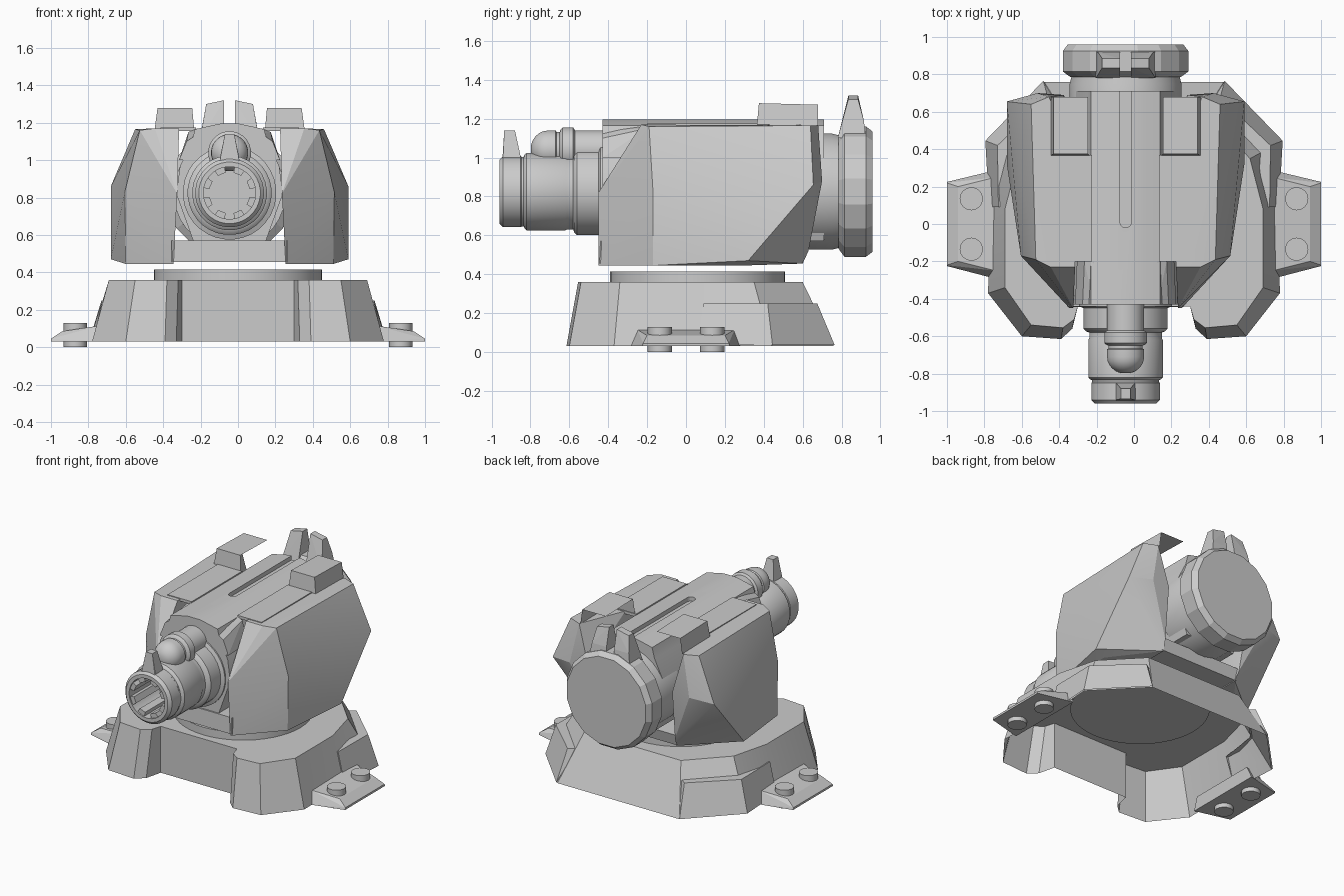
import bpy, bmesh, math
from mathutils import Vector

if "Cube" in bpy.data.objects:
    bpy.data.objects.remove(bpy.data.objects["Cube"])

CX, CZ = -0.045, 0.825      # gun axis


def finish(bm, name, smooth=0):
    bmesh.ops.recalc_face_normals(bm, faces=bm.faces)
    me = bpy.data.meshes.new(name)
    bm.to_mesh(me)
    bm.free()
    ob = bpy.data.objects.new(name, me)
    bpy.context.collection.objects.link(ob)
    if smooth:
        bpy.ops.object.select_all(action='DESELECT')
        bpy.context.view_layer.objects.active = ob
        ob.select_set(True)
        bpy.ops.object.shade_smooth_by_angle(angle=math.radians(smooth))
    return ob


def hull(name, pts, side=1, cx=0.0, smooth=0):
    """Faceted solid around points, mirrored about x = cx when side = -1."""
    bm = bmesh.new()
    for x, y, z in pts:
        bm.verts.new((cx + side * x, y, z))
    res = bmesh.ops.convex_hull(bm, input=bm.verts)
    junk = {g for g in res['geom_interior'] if isinstance(g, bmesh.types.BMVert)}
    bmesh.ops.delete(bm, geom=list(junk), context='VERTS')
    bmesh.ops.dissolve_limit(bm, angle_limit=math.radians(2), verts=bm.verts, edges=bm.edges)
    return finish(bm, name, smooth)


def sheet(name, pts, faces, side=1, cx=0.0):
    """Open surface from a few points."""
    bm = bmesh.new()
    vs = [bm.verts.new((cx + side * x, y, z)) for x, y, z in pts]
    for f in faces:
        bm.faces.new([vs[i] for i in f])
    return finish(bm, name)


def lathe(name, prof, seg=32, cz=CZ, smooth=32):
    """Turn (radius, y) pairs around the gun axis; both ends are capped."""
    bm = bmesh.new()
    rings = []
    for r, y in prof:
        rings.append([bm.verts.new((CX + r * math.cos(a), y, cz + r * math.sin(a)))
                      for a in (2 * math.pi * (i + .5) / seg for i in range(seg))])
    for a, b in zip(rings, rings[1:]):
        for i in range(seg):
            j = (i + 1) % seg
            bm.faces.new((a[i], a[j], b[j], b[i]))
    bm.faces.new(rings[0])
    bm.faces.new(rings[-1])
    return finish(bm, name, smooth)


def extrude_y(name, prof, y0, y1):
    bm = bmesh.new()
    a = [bm.verts.new((CX + u, y0, z)) for u, z in prof]
    b = [bm.verts.new((CX + u, y1, z)) for u, z in prof]
    n = len(prof)
    for i in range(n):
        bm.faces.new((a[i], a[(i + 1) % n], b[(i + 1) % n], b[i]))
    bm.faces.new(a)
    bm.faces.new(b)
    return finish(bm, name, 25)


def disc(name, x, y, z0, z1, r, seg):
    bm = bmesh.new()
    bmesh.ops.create_cone(bm, cap_ends=True, segments=seg, radius1=r, radius2=r, depth=z1 - z0)
    bmesh.ops.translate(bm, verts=bm.verts, vec=(x, y, (z0 + z1) / 2))
    return finish(bm, name, 32)


# base: open-bottomed tapered shell with two front lobes
low = [(.30, -.44), (.33, -.56), (.39, -.615), (.60, -.60), (.78, -.37), (.77, .15), (.79, .44), (.48, .76)]
top = [(.30, -.44), (.32, -.51), (.38, -.555), (.55, -.54), (.69, -.34), (.69, .08), (.62, .35), (.38, .60)]
bm = bmesh.new()
rings = [[bm.verts.new((x, y, z)) for x, y in half + [(-x, y) for x, y in reversed(half)]]
         for half, z in ((low, .03), (top, .36))]
n = len(rings[0])
for i in range(n):
    j = (i + 1) % n
    bm.faces.new((rings[0][i], rings[0][j], rings[1][j], rings[1][i]))
bm.faces.new(rings[1])
finish(bm, "base_shell", 25)

# turntable
disc("turntable", 0, .06, .355, .415, .45, 48)

for s, tag in ((1, "right"), (-1, "left")):
    # rear corner ledge, flush with the foot of the base
    sheet("base_ledge_" + tag, [(.725, .09, .25), (.73, .42, .25), (.46, .675, .25),
                                (.775, .09, .035), (.795, .445, .035), (.485, .765, .035),
                                (.70, .09, .25), (.66, .38, .25), (.41, .64, .25)],
          [(0, 1, 4, 3), (1, 2, 5, 4), (0, 6, 7, 1), (1, 7, 8, 2), (0, 3, 6), (2, 8, 5)], s)
    # mounting foot and bolts
    hull("foot_" + tag, [(.75, -.29, .03), (1, -.225, .03), (1, .225, .03), (.75, .285, .03),
                         (1, -.22, .045), (1, .22, .045), (.74, -.25, .115),
                         (.94, -.2, .085), (.94, .2, .085), (.74, .25, .115)], s)
    for y in (-.135, .135):
        disc("foot_bolt_" + tag, s * .87, y, 0, .13, .062, 16)
    # faceted armour side
    hull("side_armour_" + tag, [
        (.555, -.17, .445), (.56, -.17, .83), (.48, -.19, 1.16), (.40, -.23, 1.17),     # front edge
        (.30, -.45, .445), (.28, -.45, .82), (.27, -.23, 1.17),                        # nose
        (.505, .64, 1.165), (.41, .68, 1.165), (.635, .655, .86), (.47, .70, .88),     # rear
        (.635, .32, .47), (.55, .30, .445), (.30, .60, .455), (.31, .63, .52), (.33, .69, .88),
        (.27, .36, 1.17)], s, CX, 16)
    # thin top flange beside the gun body
    hull("top_flange_" + tag, [(u, y, z) for u in (.18, .37) for y in (-.2, .37)
                               for z in (1.155, 1.175)], s, CX)
    # raised hood, open below and behind
    sheet("hood_" + tag, [(.19, .365, 1.17), (.40, .365, 1.17), (.20, .375, 1.28), (.385, .375, 1.28),
                          (.20, .68, 1.272), (.385, .68, 1.272), (.40, .68, 1.165)],
          [(0, 1, 3, 2), (2, 3, 5, 4), (3, 1, 6, 5)], s, CX)
    # rear sight post
    hull("rear_sight_" + tag, [(.03, .78, 1.10), (.16, .78, 1.10), (.03, .925, 1.10), (.16, .925, 1.10),
                               (.03, .82, 1.17), (.145, .82, 1.17), (.03, .915, 1.19), (.145, .915, 1.19),
                               (.03, .835, 1.32), (.125, .835, 1.30), (.03, .885, 1.32), (.125, .885, 1.30)], s, CX)
    # shoulder block at the front of the gun body
    hull("shoulder_" + tag, [(.17, -.43, 1.0), (.27, -.43, 1.0), (.17, -.2, 1.0), (.26, -.2, 1.0),
                             (.17, -.43, 1.14), (.23, -.43, 1.1), (.17, -.2, 1.17), (.22, -.2, 1.15)], s, CX)

# floor that joins the two armour sides
hull("armour_floor", [(u, y, z) for u in (-.31, .31) for y, z in
                      ((-.445, .455), (.30, .455), (.60, .46), (.62, .54), (-.44, .57))], 1, CX)

# gun body with a long slot on top
half = [(.195, .57), (.285, .82), (.265, .97), (.205, 1.09), (.185, 1.165), (.12, 1.18), (.05, 1.195)]
body = extrude_y("gun_body", half + [(-u, z) for u, z in reversed(half)], -.43, .71)
slot = []
for y, a0 in ((.72, 0), (.01, math.pi)):
    for i in range(9):
        a = a0 + math.pi * i / 8
        slot += [(.03 * math.cos(a), y + .03 * math.sin(a), z) for z in (1.165, 1.25)]
cutter = hull("slot_cutter", slot, 1, CX)
cutter.hide_render = True
cutter.hide_viewport = True
mod = body.modifiers.new("slot", 'BOOLEAN')
mod.operation, mod.object, mod.solver = 'DIFFERENCE', cutter, 'EXACT'

# barrel with stepped collars and an open bore
lathe("barrel", [(.25, -.40), (.25, -.44), (.225, -.45), (.225, -.56), (.21, -.575), (.195, -.58), (.195, -.61),
                 (.2, -.62), (.2, -.82), (.19, -.83), (.18, -.835), (.18, -.845), (.184, -.85), (.184, -.94),
                 (.165, -.96), (.14, -.96), (.14, -.66)], 32)
for i in range(8):
    a = 2 * math.pi * (i + .5) / 8
    d, t = Vector((math.cos(a), 0, math.sin(a))), Vector((-math.sin(a), 0, math.cos(a)))
    hull("bore_rib", [d * r + t * w + Vector((0, y, CZ)) for r, k in ((.108, .022), (.145, .03))
                      for w in (-k, k) for y in (-.95, -.66)], 1, CX)

# front sight
hull("front_sight", [(s * w, y, z) for s in (-1, 1) for w, y, z in
                     ((.055, -.945, .98), (.055, -.845, .98), (.05, -.94, 1.02), (.045, -.86, 1.02),
                      (.025, -.935, 1.14), (.025, -.88, 1.14))], 1, CX)

# upper tube with domed tip
dome = [(.1 * math.cos(a), -.71 - .09 * math.sin(a)) for a in (math.radians(15 * k) for k in range(6))]
lathe("upper_tube", [(.1, -.40), (.1, -.57), (.115, -.58), (.115, -.635), (.105, -.645), (.092, -.65),
                     (.092, -.665), (.1, -.67)] + dome, 24, 1.04)

# rear drum and its faceted end cap
lathe("rear_drum", [(.3, .55), (.3, .75), (.29, .79), (.29, .83)], 32)
lathe("rear_cap", [(.30, .785), (.342, .815), (.342, .925), (.315, .96)], 16, CZ, 0)
